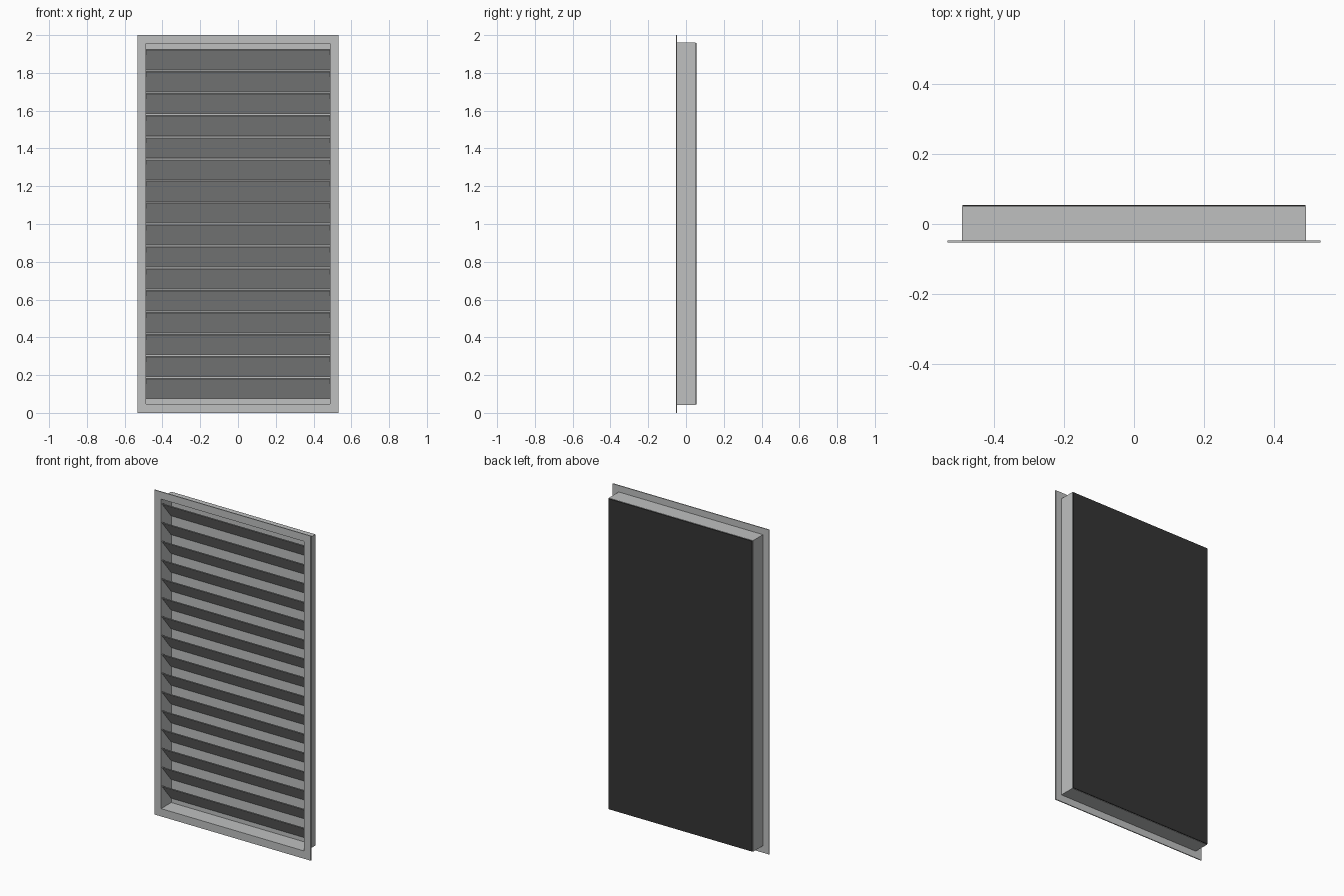
import bpy
from mathutils import Matrix

cube = bpy.data.objects.get("Cube")
if cube:
    bpy.data.objects.remove(cube, do_unlink=True)


def material(name, colour):
    m = bpy.data.materials.new(name)
    m.use_nodes = True
    m.diffuse_color = colour
    m.node_tree.nodes["Principled BSDF"].inputs["Base Color"].default_value = colour
    return m


grey = material("light grey metal", (0.52, 0.53, 0.53, 1))
dark = material("dark backing", (0.035, 0.035, 0.035, 1))


def prism(name, profile, depth, to_world, mat):
    """Extrude a closed outline by depth, then map it into place."""
    n = len(profile)
    verts = [to_world(a, b, d) for d in depth for a, b in profile]
    faces = [tuple(range(n))[::-1], tuple(range(n, 2 * n))]
    faces += [(i, (i + 1) % n, (i + 1) % n + n, i + n) for i in range(n)]
    mesh = bpy.data.meshes.new(name)
    mesh.from_pydata(verts, [], faces)
    mesh.materials.append(mat)
    obj = bpy.data.objects.new(name, mesh)
    bpy.context.collection.objects.link(obj)
    return obj


def ring(name, outer, inner, y0, y1, mat):
    """Rectangular frame; outer and inner are (half width, bottom, top)."""
    verts = []
    for y in (y0, y1):
        for w, lo, hi in (outer, inner):
            verts += [(-w, y, lo), (w, y, lo), (w, y, hi), (-w, y, hi)]
    faces = []
    for i in range(4):
        j = (i + 1) % 4
        faces += [(i, j, j + 4, i + 4), (i + 8, i + 12, j + 12, j + 8),
                  (i, i + 8, j + 8, j), (i + 4, j + 4, j + 12, i + 12)]
    mesh = bpy.data.meshes.new(name)
    mesh.from_pydata(verts, [], faces)
    mesh.materials.append(mat)
    obj = bpy.data.objects.new(name, mesh)
    bpy.context.collection.objects.link(obj)
    return obj


def panel(name, w, lo, hi, y0, y1, mat):
    outline = [(-w, lo), (w, lo), (w, hi), (-w, hi)]
    return prism(name, outline, (y1, y0), lambda a, b, d: (a, d, b), mat)


# Front flange and the sleeve behind it
opening = (0.487, 0.048, 1.955)
sleeve = (0.492, 0.043, 1.96)
ring("front_flange", (0.533, 0, 2), opening, -0.053, -0.047, grey)
ring("sleeve", sleeve, opening, -0.047, 0.05, grey)

# Light inner panel with a dark sheet on its back
panel("inner_panel", *opening, 0.046, 0.05, grey)
panel("back_sheet", 0.49, 0.045, 1.958, 0.05, 0.055, dark)

# Sloping blades, high at the front and low at the back
thick = 0.006
blade = [(-0.043, 0.104), (-0.043, 0.11), (0.043, thick), (0.043, 0)]
for i in range(16):
    base = 0.076 + 0.116 * i
    prism(f"blade_{i + 1}", blade, (-0.487, 0.487),
          lambda a, b, d: (d, a, base + b), grey)
